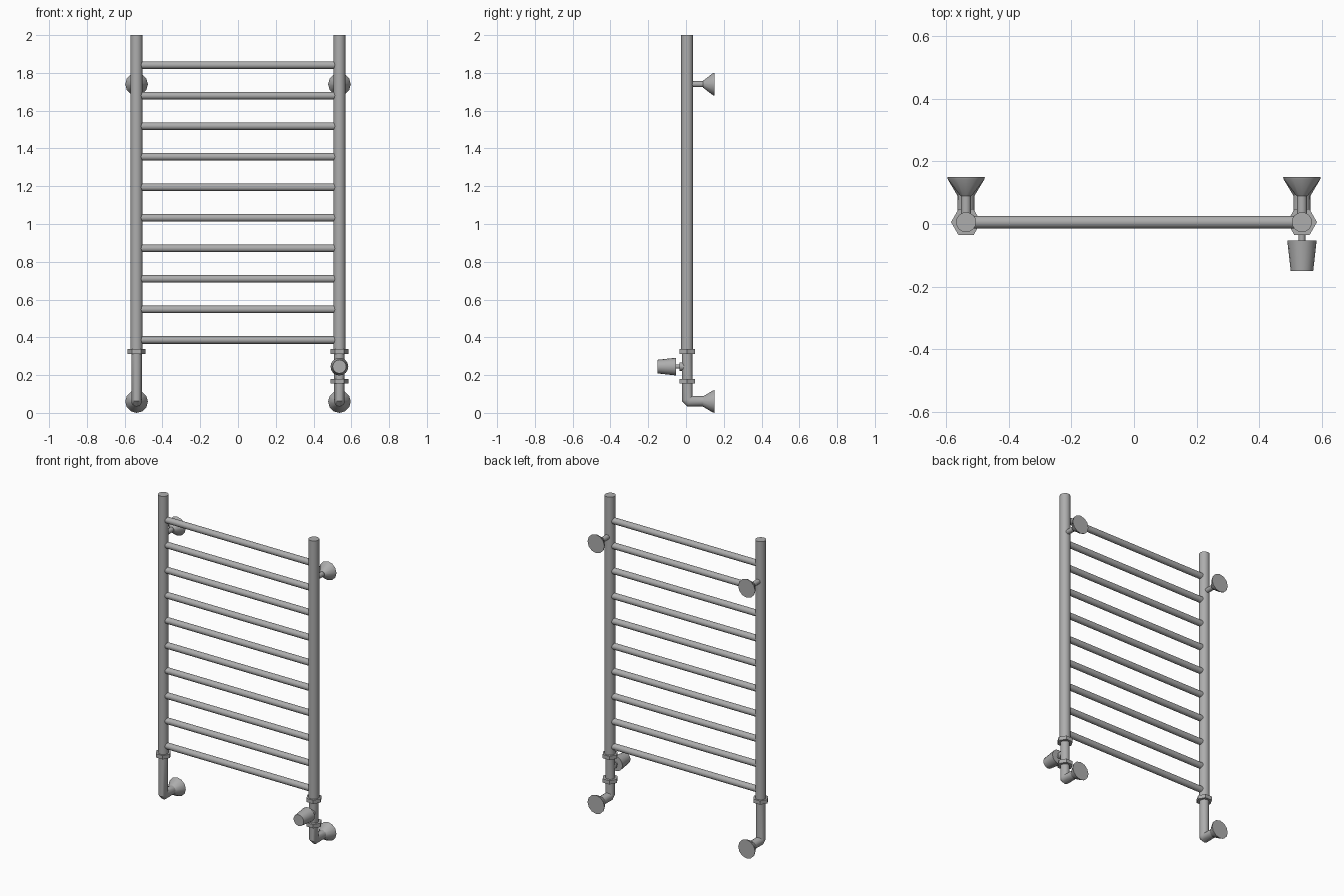
import bpy, bmesh, math
from mathutils import Vector

if "Cube" in bpy.data.objects:
    bpy.data.objects.remove(bpy.data.objects["Cube"])

metal = bpy.data.materials.new("grey metal")
metal.diffuse_color = (0.42, 0.42, 0.42, 1)
metal.use_nodes = True
metal.node_tree.nodes["Principled BSDF"].inputs["Base Color"].default_value = metal.diffuse_color

X = 0.537      # post offset from the centre
Y = 0.006      # depth of the post axes
BACK = 0.15    # wall plane


def sweep(name, stations, sides=16, smooth=True, phase=0.0):
    """Capped round tube through (point, radius) stations, with mitred bends."""
    pts = [Vector(p) for p, r in stations]
    bm = bmesh.new()
    rings = []
    for i, (p, r) in enumerate(stations):
        d_in = (pts[i] - pts[i - 1]).normalized() if i else None
        d_out = (pts[i + 1] - pts[i]).normalized() if i < len(pts) - 1 else None
        d = d_in or d_out
        n = d + (d_out or d)
        u = Vector((0, 1, 0)) if abs(d.x) > 0.9 else Vector((1, 0, 0))
        v = d.cross(u)
        ring = []
        for k in range(sides):
            a = phase + math.tau * k / sides
            o = (u * math.cos(a) + v * math.sin(a)) * r
            ring.append(bm.verts.new(pts[i] + o - d * (o.dot(n) / d.dot(n))))
        rings.append(ring)
    for a, b in zip(rings, rings[1:]):
        for k in range(sides):
            j = (k + 1) % sides
            bm.faces.new((a[k], a[j], b[j], b[k]))
    bm.faces.new(rings[0][::-1])
    bm.faces.new(rings[-1])
    bmesh.ops.recalc_face_normals(bm, faces=bm.faces[:])
    me = bpy.data.meshes.new(name)
    bm.to_mesh(me)
    bm.free()
    me.materials.append(metal)
    ob = bpy.data.objects.new(name, me)
    bpy.context.collection.objects.link(ob)
    if smooth:
        bpy.ops.object.select_all(action='DESELECT')
        ob.select_set(True)
        bpy.context.view_layer.objects.active = ob
        bpy.ops.object.shade_smooth_by_angle(angle=math.radians(35))
    return ob


def nut(name, x, z):
    sweep(name, [((x, Y, z - 0.012), 0.048), ((x, Y, z + 0.012), 0.048)], 6, False)


def flange(name, x, z, neck):
    """Flared wall cup with a thin rim."""
    sweep(name, [((x, 0.09, z), neck), ((x, 0.142, z), 0.058),
                 ((x, BACK, z), 0.06)], 12)


for side, x in (("left", -X), ("right", X)):
    # upright post
    sweep(side + "_post", [((x, Y, 0.328), 0.032), ((x, Y, 2.0), 0.032)])
    # upper wall bracket
    sweep(side + "_bracket_stem", [((x, Y, 1.74), 0.016), ((x, 0.095, 1.74), 0.016)], 12)
    flange(side + "_bracket_cup", x, 1.74, 0.018)
    # supply pipe with elbow to the wall
    sweep(side + "_supply_pipe", [((x, Y, 0.325), 0.028), ((x, Y, 0.074), 0.028),
                                  ((x, Y + 0.012, 0.062), 0.028), ((x, 0.095, 0.062), 0.027)])
    flange(side + "_supply_cup", x, 0.06, 0.027)
    nut(side + "_union_nut", x, 0.325)

# horizontal rungs
for i in range(10):
    z = 0.386 + i * 0.1617
    sweep("rung_%d" % (i + 1), [((-0.515, Y, z), 0.02), ((0.515, Y, z), 0.02)])

# valve on the right supply pipe
VZ = 0.245
nut("valve_lower_nut", X, 0.168)
sweep("valve_boss", [((X, Y, VZ), 0.022), ((X, -0.034, VZ), 0.022)])
sweep("valve_stem", [((X, -0.03, VZ), 0.011), ((X, -0.06, VZ), 0.011)], 12)
sweep("valve_knob", [((X, -0.053, VZ), 0.047), ((X, -BACK, VZ), 0.036)])
